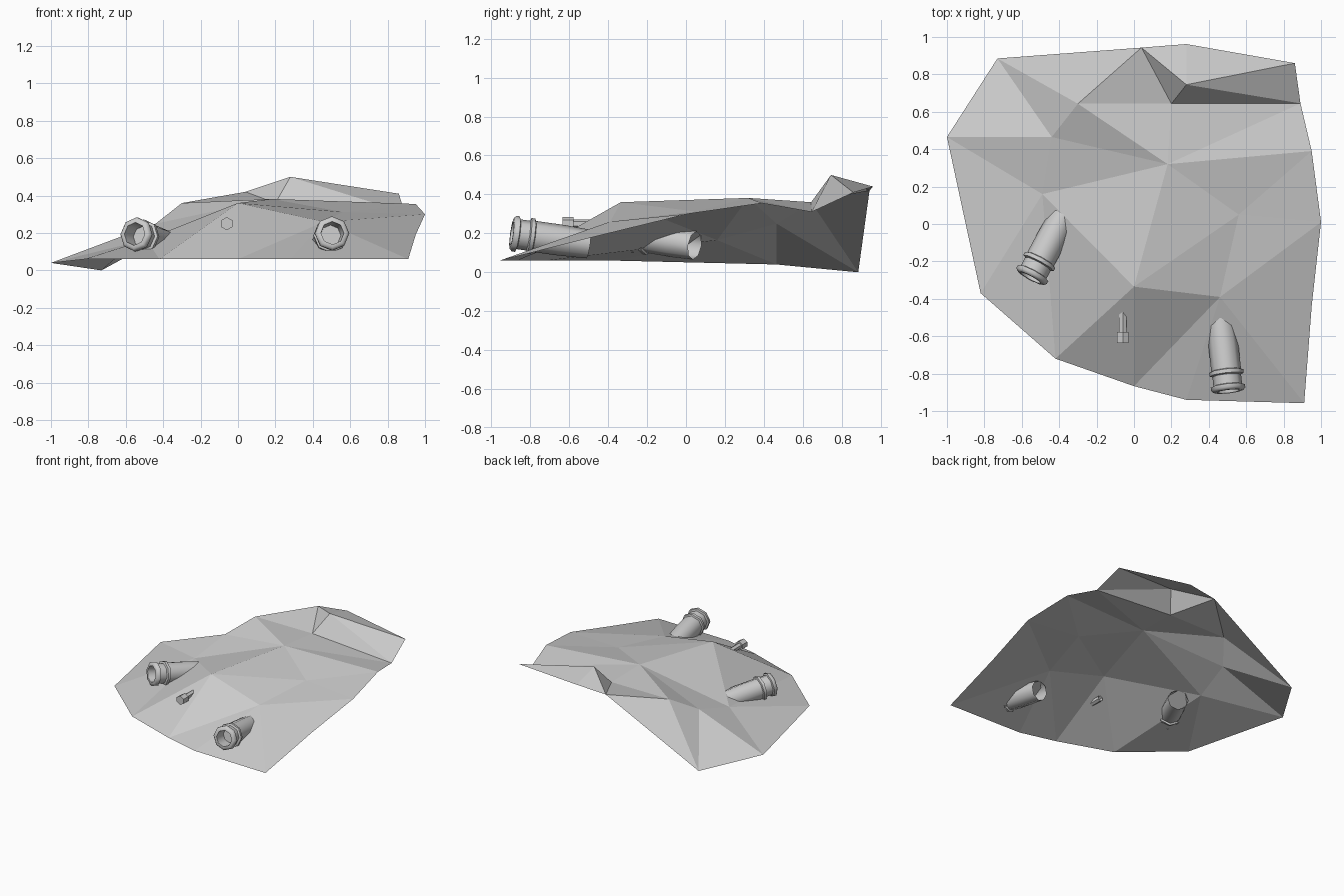
import bpy, bmesh, math
from mathutils import Vector
from mathutils.geometry import delaunay_2d_cdt

if "Cube" in bpy.data.objects:
    bpy.data.objects.remove(bpy.data.objects["Cube"])

# Rock slope: rim and ridge points joined along named crease edges
RIM = {
    'A': (-.73, .885, 0), 'N': (-1, .465, .04), 'M': (-.82, -.37, .06),
    'L': (-.42, -.72, .06), 'K': (0, -.867, .06), 'J': (.28, -.94, .06),
    'I': (.91, -.958, .06), 'H': (.95, -.44, .19), 'G': (1, .01, .30),
    'F': (.95, .39, .355), 'E': (.89, .645, .31), 'D': (.86, .86, .41),
    'C': (.28, .962, .44), 'B': (.04, .943, .42),
}
RIDGE = {
    'P': (-.44, .465, .25), 'Q': (-.30, .643, .36), 'R': (0, -.335, .36),
    'S': (.18, .32, .382), 'T': (.56, .05, .312), 'U': (.46, -.39, .26),
    'V': (-.49, .16, .165), 'W': (.20, .643, .36), 'X': (.28, .745, .50),
}
CREASES = ("AP AQ NP PQ PS NV VP VS QS QB BW BX XC XD WX XE WE QW SF ST SR "
           "VR VM VL LR KR RU RT UT TF TG UG UH UI UJ UK").split()


def make_object(name, bm):
    mesh = bpy.data.meshes.new(name)
    bm.to_mesh(mesh)
    bm.free()
    ob = bpy.data.objects.new(name, mesh)
    bpy.context.collection.objects.link(ob)
    return ob


def make_slope():
    pts = {**RIM, **RIDGE}
    keys = list(pts)
    rim = [keys.index(k) for k in RIM]
    edges = [(i, rim[(n + 1) % len(rim)]) for n, i in enumerate(rim)]
    edges += [(keys.index(a), keys.index(b)) for a, b in CREASES]
    flat = [Vector(pts[k][:2]) for k in keys]
    _, _, tris, orig, _, _ = delaunay_2d_cdt(flat, edges, [], 1, 1e-5)
    bm = bmesh.new()
    verts = [bm.verts.new(pts[k]) for k in keys]
    for t in tris:
        ids = [orig[i][0] for i in t if orig[i]]
        if len(set(ids)) == 3:
            bm.faces.new([verts[i] for i in ids])
    for f in bm.faces:
        f.normal_update()
        if f.normal.z < 0:
            f.normal_flip()
    make_object("rock_slope", bm)


def lathe(name, start, end, profile, sides):
    """Turn (distance, radius) pairs around the start-to-end axis; far end stays open."""
    start, end = Vector(start), Vector(end)
    axis = (end - start).normalized()
    side = axis.cross(Vector((0, 0, 1))).normalized()
    up = side.cross(axis)
    bm = bmesh.new()
    rings = []
    for d, r in profile:
        ring = []
        for i in range(sides):
            a = math.tau * i / sides
            ring.append(bm.verts.new(start + axis * d + r * (side * math.sin(a) + up * math.cos(a))))
        rings.append(ring)
    # Winding is chosen so that faces point outward
    for a, b in zip(rings, rings[1:]):
        for i in range(sides):
            j = (i + 1) % sides
            bm.faces.new((a[i], a[j], b[j], b[i]))
    bm.faces.new(rings[0][::-1])
    bmesh.ops.recalc_face_normals(bm, faces=bm.faces)
    return make_object(name, bm)


def smooth(ob):
    bpy.ops.object.select_all(action='DESELECT')
    ob.select_set(True)
    bpy.context.view_layer.objects.active = ob
    bpy.ops.object.shade_smooth_by_angle(angle=math.radians(55))


make_slope()

# Two drain pipes with a hollow mouth and two collars
PIPE = [(.09, .055), (0, .062), (0, .08), (.012, .092), (.03, .092), (.035, .077),
        (.085, .077), (.09, .092), (.11, .092), (.115, .08), (.25, .08)]
for name, start, end in (("left_pipe", (-.553, -.288, .195), (-.375, .045, .138)),
                         ("right_pipe", (.505, -.895, .2), (.462, -.5, .145))):
    length = (Vector(end) - Vector(start)).length
    smooth(lathe(name, start, end, PIPE + [(length, .074)], 8))

# Small hexagonal bolt
lathe("bolt", (-.06, -.635, .25), (-.06, -.42, .25),
      [(0, .035), (.058, .035), (.058, .022), (.19, .022)], 6)
